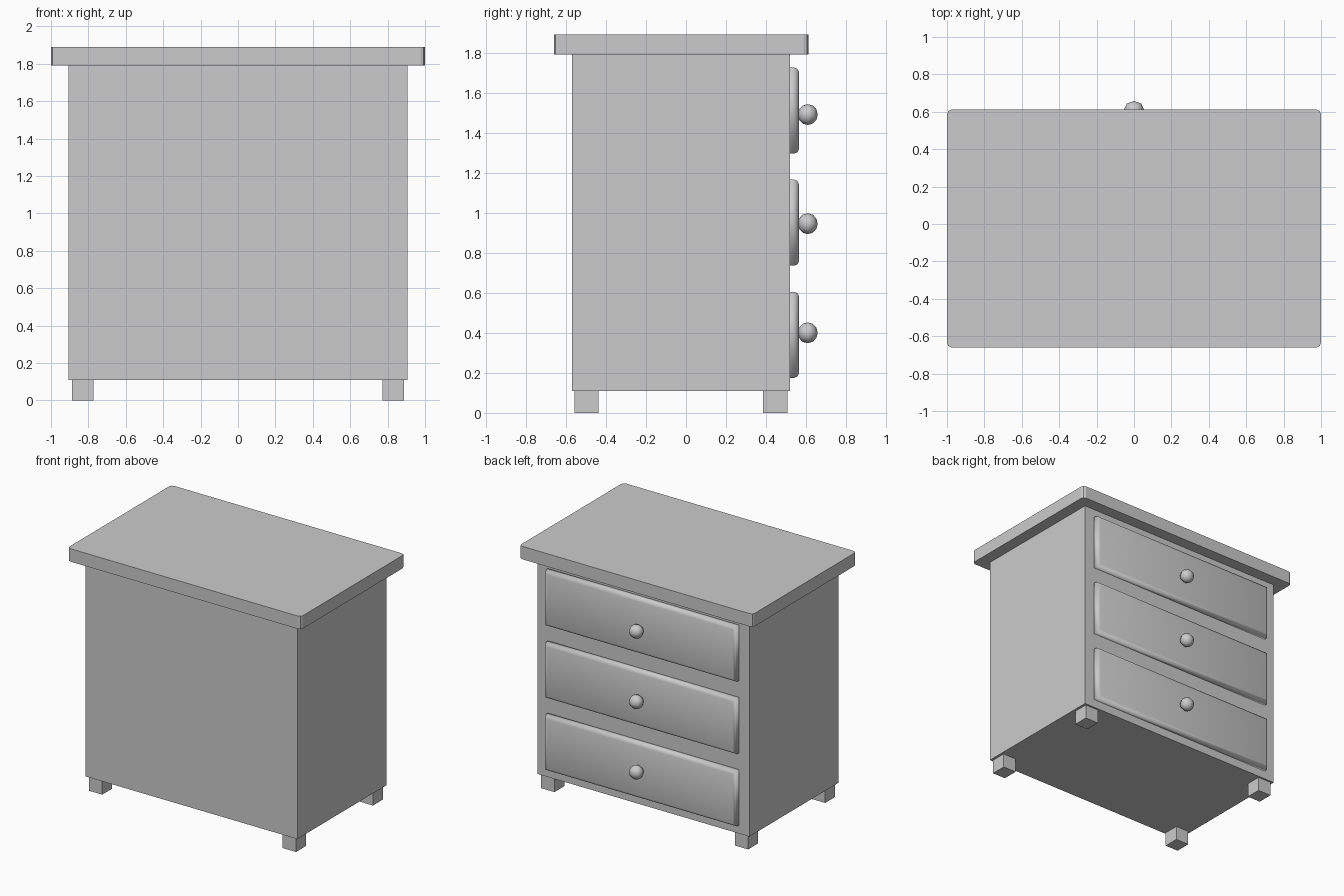
import bpy, bmesh
from mathutils import Matrix, Vector

if "Cube" in bpy.data.objects:
    bpy.data.objects.remove(bpy.data.objects["Cube"])


def finish(name, bm, smooth=False):
    mesh = bpy.data.meshes.new(name)
    bm.normal_update()
    for f in bm.faces:
        f.smooth = smooth
    bm.to_mesh(mesh)
    bm.free()
    ob = bpy.data.objects.new(name, mesh)
    bpy.context.collection.objects.link(ob)
    return ob


def box(lo, hi):
    lo, hi = Vector(lo), Vector(hi)
    bm = bmesh.new()
    bmesh.ops.create_cube(bm, size=1)
    for v in bm.verts:
        v.co = (lo + hi) / 2 + v.co * (hi - lo)
    return bm


# Cabinet carcass
finish("body", box((-0.907, -0.57, 0.11), (0.907, 0.52, 1.79)))

# Top board with softened vertical corners
bm = box((-1, -0.66, 1.79), (1, 0.612, 1.89))
corners = [e for e in bm.edges if abs(e.verts[0].co.z - e.verts[1].co.z) > 0.05]
bmesh.ops.bevel(bm, geom=corners, offset=0.025, segments=2, profile=0.5, affect='EDGES')
finish("top_board", bm)

# Four square feet
for side, x in (("left", -0.83), ("right", 0.83)):
    for end, y in (("front", -0.497), ("back", 0.445)):
        finish(f"{end}_{side}_foot",
               box((x - 0.057, y - 0.061, 0), (x + 0.057, y + 0.061, 0.11)))

# Drawer fronts with rounded outer edges, each with a faceted round knob
for i, z in enumerate((0.39, 0.95, 1.51), 1):
    front_y = 0.565
    bm = box((-0.82, 0.50, z - 0.215), (0.82, front_y, z + 0.215))
    rim = [e for e in bm.edges if all(v.co.y > front_y - 0.001 for v in e.verts)]
    bmesh.ops.bevel(bm, geom=rim, offset=0.025, segments=2, profile=0.5, affect='EDGES')
    finish(f"drawer_front_{i}", bm, smooth=True)

    bm = bmesh.new()
    bmesh.ops.create_uvsphere(
        bm, u_segments=8, v_segments=6, radius=1,
        matrix=Matrix.Translation((0, 0.608, 0.4 + (i - 1) * 0.545))
        @ Matrix.Diagonal((0.055, 0.05, 0.052, 1)))
    finish(f"drawer_knob_{i}", bm, smooth=True)
